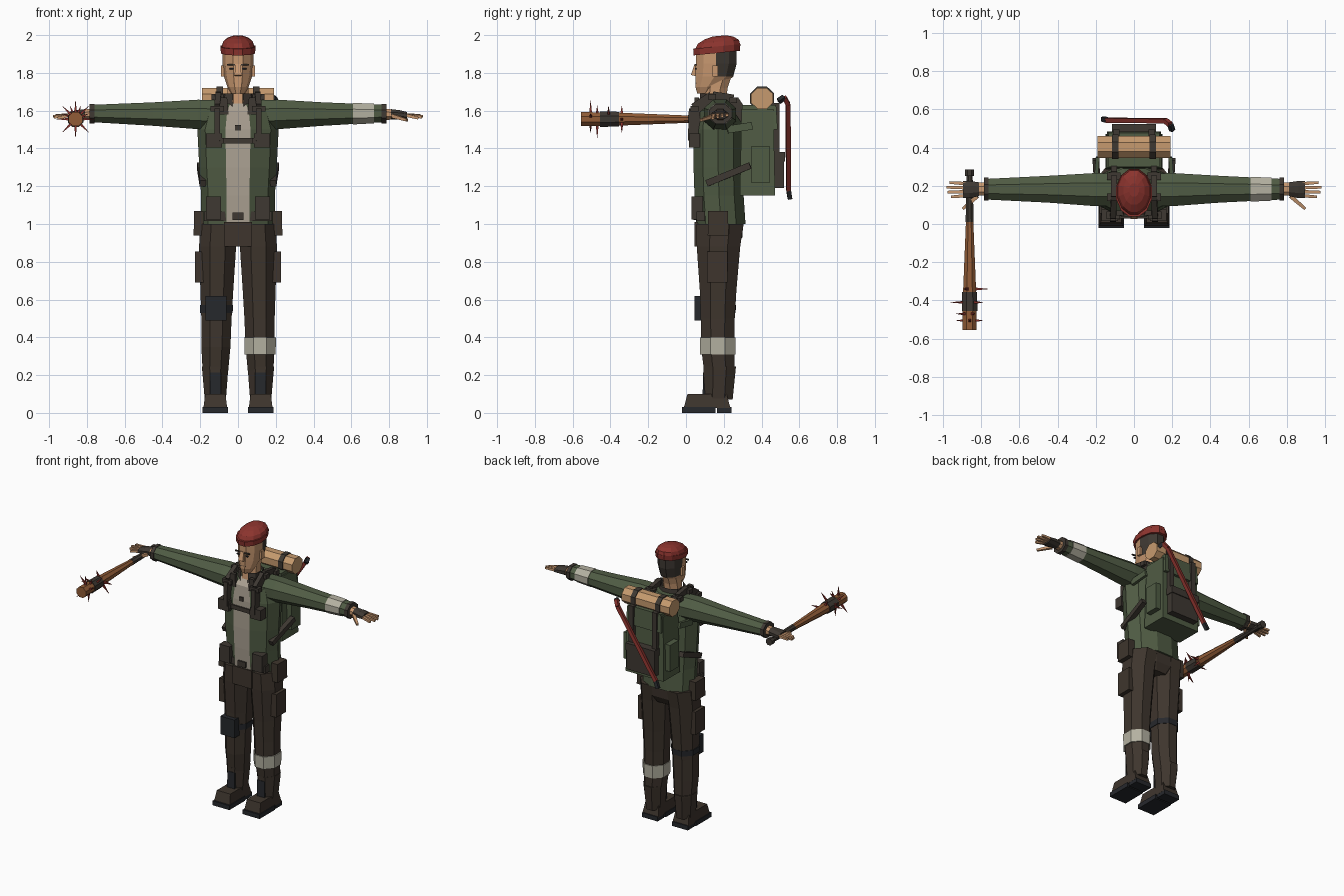
import bpy, bmesh, math
from mathutils import Vector

cube = bpy.data.objects.get("Cube")
if cube:
    bpy.data.objects.remove(cube, do_unlink=True)


def material(name, rgb):
    lin = [((c / 255 + 0.055) / 1.055) ** 2.4 for c in rgb] + [1]
    m = bpy.data.materials.new(name)
    m.use_nodes = True
    m.diffuse_color = lin
    node = m.node_tree.nodes["Principled BSDF"]
    node.inputs["Base Color"].default_value = lin
    node.inputs["Roughness"].default_value = 0.9
    return m


GREEN = material("jacket_green", (80, 92, 68))
RED = material("worn_red", (140, 52, 46))
SKIN = material("skin", (200, 152, 112))
WOOD = material("wood", (145, 92, 55))
BROWN = material("trouser_brown", (62, 53, 45))
LEATHER = material("dark_leather", (62, 56, 50))
BLACK = material("rubber_black", (38, 40, 44))
SHIRT = material("shirt_beige", (172, 162, 147))
BAND = material("pale_band", (180, 177, 161))
TAN = material("bedroll_tan", (198, 154, 110))


def make(name, verts, faces, mat, pair=False, rule=None, second=None):
    """Build one mesh, or a left and right pair; rule picks faces of a second colour."""
    for side, s in (("left_", 1), ("right_", -1)) if pair else (("", 1),):
        bm = bmesh.new()
        vs = [bm.verts.new((s * v[0], v[1], v[2])) for v in verts]
        for f in faces:
            bm.faces.new([vs[i] for i in f])
        bmesh.ops.recalc_face_normals(bm, faces=bm.faces)
        if rule:
            for f in bm.faces:
                f.material_index = int(rule(f.calc_center_median()))
        me = bpy.data.meshes.new(side + name)
        bm.to_mesh(me)
        bm.free()
        me.materials.append(mat)
        if second:
            me.materials.append(second)
        ob = bpy.data.objects.new(side + name, me)
        bpy.context.collection.objects.link(ob)


BOX_FACES = [(0, 1, 3, 2), (4, 6, 7, 5), (0, 4, 5, 1), (2, 3, 7, 6), (0, 2, 6, 4), (1, 5, 7, 3)]


def box(name, x, y, z, mat, pair=False, top=(1, 1)):
    """Box from ranges, its top face scaled by 'top'."""
    cx, cy = sum(x) / 2, sum(y) / 2
    vs = [(cx + (a - cx) * (top[0] if k else 1), cy + (b - cy) * (top[1] if k else 1), c)
          for a in x for b in y for k, c in enumerate(z)]
    make(name, vs, BOX_FACES, mat, pair)


def bar(name, p, q, w, t, mat, pair=False, tip=1.0, up=(0, 0, 1)):
    """Straight bar between two points, optionally tapering."""
    p, q = Vector(p), Vector(q)
    d = (q - p).normalized()
    u = d.cross(Vector(up)).normalized()
    v = d.cross(u)
    vs = [e + (u * a * w + v * b * t) * k / 2
          for e, k in ((p, 1), (q, tip)) for a in (-1, 1) for b in (-1, 1)]
    make(name, vs, BOX_FACES, mat, pair)


def loft(name, rows, mat, axis="z", n=8, pair=False, skip_front=False, shear=0, **kw):
    """Skin through rings: (position, centre a, centre b, half width a, half width b)."""
    angs = [(i + 0.5) * 2 * math.pi / n - math.pi / 2 for i in range(n)]
    ma, mb = max(math.cos(a) for a in angs), math.cos(math.pi / n)
    vs = []
    for h, ca, cb, ra, rb in rows:
        for t in angs:
            a, b = ca + ra * math.cos(t) / ma, cb + rb * math.sin(t) / mb
            vs.append({"z": (a, b, h + shear * (b - cb)), "x": (h, a, b), "y": (a, h, b)}[axis])
    fs = [(k * n + i, k * n + (i + 1) % n, (k + 1) * n + (i + 1) % n, (k + 1) * n + i)
          for k in range(len(rows) - 1) for i in range(n - 1 if skip_front else n)]
    if not skip_front:
        fs += [tuple(range(n)), tuple(range(len(vs) - n, len(vs)))]
    make(name, vs, fs, mat, pair, **kw)


# Jacket with the shirt showing down the open front
loft("jacket", [(1.0, 0, .185, .195, .13), (1.15, 0, .175, .195, .13), (1.3, 0, .17, .205, .13),
                (1.5, 0, .17, .215, .13), (1.6, 0, .17, .185, .12), (1.66, 0, .18, .1, .08)],
     GREEN, n=10, rule=lambda c: abs(c.x) < .01 and c.y < .11 and c.z < 1.65, second=SHIRT)
loft("neck", [(1.58, 0, .14, .06, .065), (1.72, 0, .155, .056, .065), (1.78, 0, .17, .056, .07)], SKIN)
loft("collar", [(1.59, 0, .15, .1, .085), (1.69, 0, .15, .085, .075)], LEATHER, n=10, skip_front=True)
box("lapel", (.05, .1), (.045, .07), (1.58, 1.67), LEATHER, True, (.7, 1))

# Head, face and hat
loft("head", [(1.69, 0, .1, .035, .04), (1.725, 0, .115, .056, .065), (1.78, 0, .15, .074, .1),
              (1.85, 0, .16, .082, .108), (1.93, 0, .16, .083, .108)],
     SKIN, n=10, rule=lambda c: c.y > .14 and c.z > 1.76, second=LEATHER)
bar("nose", (0, .058, 1.845), (0, .042, 1.785), .028, .025, SKIN, tip=1.3, up=(0, 1, 0))
box("ear", (.075, .09), (.14, .17), (1.78, 1.84), SKIN, True)
box("brow", (.015, .058), (.046, .056), (1.838, 1.846), LEATHER, True)
box("eye", (.022, .045), (.048, .056), (1.818, 1.826), BLACK, True)
box("mouth", (-.022, .022), (.05, .058), (1.742, 1.748), LEATHER)
loft("hat_band", [(1.905, 0, .163, .09, .122), (1.94, 0, .163, .093, .125)], RED, n=12, shear=.1)
loft("hat_crown", [(1.935, 0, .168, .088, .12), (1.965, 0, .172, .078, .108),
                   (1.985, 0, .176, .055, .075), (1.996, 0, .178, .025, .035)], RED, n=12, shear=.09)

# Arms and hands
loft("sleeve", [(.12, .18, 1.575, .085, .08), (.21, .18, 1.58, .086, .078), (.45, .182, 1.582, .07, .062),
                (.77, .182, 1.585, .054, .046)], GREEN, "x", pair=True)
loft("arm_band", [(.61, .182, 1.584, .065, .057), (.72, .182, 1.585, .06, .052)], BAND, "x")
loft("cuff", [(.76, .182, 1.583, .06, .052), (.785, .182, 1.583, .06, .052)], LEATHER, "x", pair=True)
loft("wrist", [(.78, .182, 1.58, .034, .03), (.825, .182, 1.58, .034, .026)], SKIN, "x", pair=True)
loft("glove", [(.81, .182, 1.58, .036, .028), (.86, .18, 1.578, .045, .024),
               (.895, .18, 1.575, .044, .018)], LEATHER, "x", pair=True)
for i, reach in enumerate((.955, .975, .98, .965)):
    y = .148 + i * .021
    bar("finger_%d" % (i + 1), (.88, y, 1.578), (reach, y + (i - 1.5) * .004, 1.575 - .01 * (3 - i) / 2),
        .018, .018, SKIN, True, .75)
bar("thumb", (.82, .145, 1.572), (.895, .08, 1.55), .022, .02, SKIN, True, .7)

# Chest harness
box("chest_strap", (-.1, .1), (.03, .05), (1.425, 1.455), LEATHER)
box("chest_clip", (-.015, .015), (.034, .052), (1.495, 1.525), LEATHER)
box("chest_pouch", (.085, .17), (.015, .075), (1.405, 1.48), LEATHER, True)
route = [(.11, .04, 1.44), (.11, .045, 1.61), (.105, .14, 1.672), (.105, .25, 1.655), (.105, .32, 1.55)]
for i in range(4):
    bar("shoulder_strap_%d" % (i + 1), route[i], route[i + 1], .06, .03, LEATHER, True, up=(1, 0, 0.01))
for i, (p, q) in enumerate(zip(route, route[1:])):
    box("strap_keeper_%d" % (i + 1), (p[0] - .035, p[0] + .035), (p[1] - .02, p[1] + .02),
        (p[2] - .015, p[2] + .015), LEATHER, True)
bar("side_strap", (.185, .11, 1.215), (.2, .34, 1.31), .035, .035, LEATHER, True)
bar("upper_side_strap", (.2, .22, 1.5), (.19, .35, 1.52), .02, .04, GREEN, True)

# Hips, belt and pouches
loft("hips", [(.88, 0, .18, .12, .09), (.93, 0, .18, .19, .118), (1.03, 0, .183, .19, .122)], BROWN, n=10)
box("belt_front", (-.18, .18), (.055, .1), (1.015, 1.065), LEATHER)
box("front_flap", (-.075, .075), (.045, .1), (.88, 1.01), BROWN)
box("belt_buckle", (-.03, .03), (.04, .06), (1.02, 1.06), LEATHER)
box("belt_pouch", (.09, .17), (.03, .09), (1.025, 1.145), LEATHER, True)
box("hip_pouch", (.18, .235), (.115, .225), (.94, 1.07), BROWN, True, (.9, .95))
box("thigh_pocket", (.18, .228), (.11, .22), (.69, .855), BROWN, True)

# Legs and boots
loft("trouser_leg", [(.2, .12, .178, .066, .08), (.35, .117, .168, .077, .088), (.5, .114, .168, .08, .09),
                     (.65, .112, .17, .087, .097), (.88, .108, .172, .098, .115), (1.0, .1, .18, .1, .125)],
     BROWN, pair=True)
loft("leg_band", [(.31, .117, .168, .082, .093), (.4, .117, .168, .084, .095)], BAND)
loft("boot_shaft", [(.07, .12, .172, .056, .075), (.23, .121, .178, .069, .085),
                    (.245, .121, .178, .07, .086)], BROWN, pair=True)
box("boot_tongue", (.09, .148), (.088, .13), (.08, .215), BLACK, True, (1, .9))
box("boot_upper", (.057, .183), (-.012, .235), (.025, .1), BROWN, True, (.85, .84))
box("boot_sole", (.053, .187), (-.022, .155), (0, .032), BLACK, True)
box("boot_heel", (.058, .182), (.165, .24), (0, .032), BLACK, True)
box("knee_pad", (-.172, -.06), (.045, .1), (.49, .62), BLACK)
loft("knee_strap", [(.53, -.114, .168, .086, .095), (.57, -.114, .168, .087, .096)], BLACK)

# Backpack with side pockets, rear pocket and bedroll
box("backpack", (-.15, .15), (.285, .472), (1.15, 1.61), GREEN, False, (.95, .9))
box("backpack_lid", (-.14, .14), (.29, .485), (1.5, 1.63), GREEN, False, (.95, .92))
box("side_pocket", (.14, .185), (.345, .445), (1.22, 1.41), GREEN, True)
box("rear_pocket", (-.11, .11), (.46, .518), (1.19, 1.37), LEATHER)
box("rear_pocket_flap", (-.115, .115), (.46, .524), (1.33, 1.38), LEATHER)
box("lid_strap", (.075, .11), (.45, .495), (1.37, 1.64), LEATHER, True)
loft("bedroll", [(-.19, .403, 1.665, .058, .056), (.19, .403, 1.665, .058, .056)], TAN, "x")
loft("bedroll_strap", [(.08, .403, 1.665, .064, .062), (.115, .403, 1.665, .064, .062)],
     LEATHER, "x", pair=True)

# Crowbar tied across the pack
hook = [(.2, .49, 1.65), (.19, .52, 1.67), (.165, .54, 1.635), (-.14, .543, 1.18), (-.162, .55, 1.135)]
for i, m in enumerate((BLACK, RED, RED, BLACK)):
    bar("crowbar_part_%d" % (i + 1), hook[i], hook[i + 1], .024, .024, m, up=(0, 1, .3))

# Spiked bat in the right hand
X, Z = -.86, 1.555
loft("bat", [(-.555, X, Z, .037, .037), (-.4, X, Z, .036, .036), (.02, X, Z, .019, .019)], WOOD, "y")
loft("bat_grip", [(.01, X, Z, .021, .021), (.25, X, Z, .016, .016)], LEATHER, "y")
loft("bat_knob", [(.25, X, Z, .024, .024), (.285, X, Z, .024, .024)], LEATHER, "y")
loft("bat_wrap", [(-.455, X, Z, .041, .041), (-.355, X, Z, .039, .039)], LEATHER, "y")
for i in range(12):
    a = i * math.pi / 4 + (.4 if i > 7 else 0)
    y = (-.34, -.41, -.505, -.47)[(i + i // 4) % 4]
    d = Vector((math.cos(a), 0, math.sin(a)))
    c = Vector((X, y, Z))
    bar("spike_%d" % (i + 1), c + d * .03, c + d * (.1 if i < 8 else .075), .015, .015, RED,
        tip=.08, up=(0, 1, 0))
